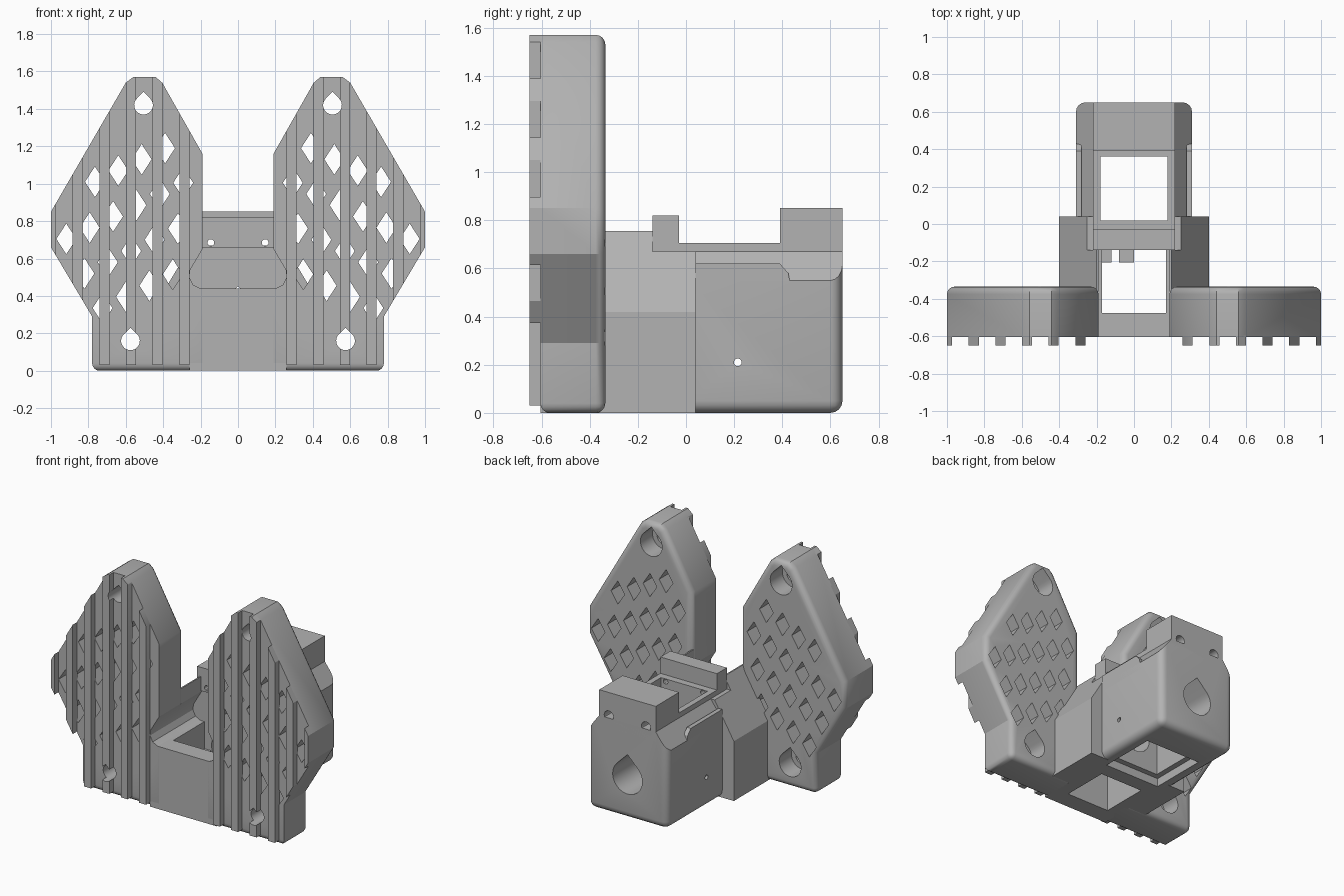
import bpy, bmesh, math
from mathutils import Vector

if "Cube" in bpy.data.objects:
    bpy.data.objects.remove(bpy.data.objects["Cube"], do_unlink=True)

grey = bpy.data.materials.new("plain grey")
grey.use_nodes = True
COLOUR = (0.45, 0.45, 0.45, 1)
grey.diffuse_color = COLOUR
grey.node_tree.nodes["Principled BSDF"].inputs["Base Color"].default_value = COLOUR


def prisms(name, profiles, axis, a, b, bevel=None, width=0.045):
    """Extrude flat profiles along an axis, then round the edges chosen by a rule."""
    place = {"x": lambda p, d: (d, p[0], p[1]),
             "y": lambda p, d: (p[0], d, p[1]),
             "z": lambda p, d: (p[0], p[1], d)}[axis]
    bm = bmesh.new()
    for pts in profiles:
        lo = [bm.verts.new(place(p, a)) for p in pts]
        hi = [bm.verts.new(place(p, b)) for p in pts]
        bm.faces.new(lo)
        bm.faces.new(hi[::-1])
        for i in range(len(pts)):
            j = (i + 1) % len(pts)
            bm.faces.new((lo[j], lo[i], hi[i], hi[j]))
    bmesh.ops.recalc_face_normals(bm, faces=bm.faces)
    if bevel:
        edges = [e for e in bm.edges if bevel(e.verts[0].co, e.verts[1].co)]
        bmesh.ops.bevel(bm, geom=edges, offset=width, segments=4,
                        profile=0.5, affect='EDGES')
    mesh = bpy.data.meshes.new(name)
    bm.to_mesh(mesh)
    bm.free()
    mesh.materials.append(grey)
    ob = bpy.data.objects.new(name, mesh)
    bpy.context.scene.collection.objects.link(ob)
    return ob


def rect(u0, u1, v0, v1):
    return [(u0, v0), (u1, v0), (u1, v1), (u0, v1)]


def box(name, x0, x1, y0, y1, z0, z1):
    return prisms(name, [rect(x0, x1, y0, y1)], "z", z0, z1)


def teardrop(x, z, r, n=20):
    arc = [math.radians(135 + 270 * i / n) for i in range(n + 1)]
    return [(x + r * math.cos(t), z + r * math.sin(t)) for t in arc] + [(x, z + r * 1.41)]


def circle(u, v, r, n=20):
    return [(u + r * math.cos(math.tau * i / n), v + r * math.sin(math.tau * i / n))
            for i in range(n)]


def activate(ob):
    bpy.ops.object.select_all(action='DESELECT')
    ob.select_set(True)
    bpy.context.view_layer.objects.active = ob


def combine(ob, tools, operation='DIFFERENCE'):
    activate(ob)
    for tool in tools:
        m = ob.modifiers.new("cut", 'BOOLEAN')
        m.operation, m.solver, m.object = operation, 'EXACT', tool
        bpy.ops.object.modifier_apply(modifier=m.name)


def mirror(ob):
    activate(ob)
    m = ob.modifiers.new("mirror", 'MIRROR')
    m.use_mirror_merge = False
    bpy.ops.object.modifier_apply(modifier=m.name)


# Plate outline of the left wing
FRONT, BACK = -0.605, -0.335
outline = [(0.19, 0), (0.78, 0), (0.78, 0.29), (1, 0.66), (1, 0.85), (0.6, 1.54),
           (0.56, 1.57), (0.44, 1.57), (0.405, 1.54), (0.19, 1.16)]


def margin(x, z):
    """Distance from a point to the nearest outline edge, ignoring the notch."""
    best = 9
    for i, p in enumerate(outline):
        a, b = Vector(p), Vector(outline[(i + 1) % len(outline)])
        d = b - a
        t = max(0, min(1, (Vector((x, z)) - a).dot(d) / d.length_squared))
        best = min(best, (a + d * t - Vector((x, z))).length)
    return best


def inside(x, z):
    low = 0.78 if z < 0.29 else 0.78 + (z - 0.29) * 0.595
    high = 1 - (z - 0.85) * 0.58
    inner = 0.19 + max(0, z - 1.16) * 0.57
    return inner < x < min(1, low, high)


# Slanted lattice of diamond holes
mounts = [(0.505, 1.42), (0.575, 0.16)]
diamonds = []
for i in range(-6, 7):
    for j in range(-6, 7):
        x, z = 0.64 - 0.125 * i - 0.028 * j, 1.07 + 0.06 * i + 0.245 * j
        clear = all(math.hypot(x - u, z - v) > 0.15 for u, v in mounts)
        if inside(x, z) and margin(x, z) > 0.055 and z > 0.28 and clear:
            diamonds.append([(x - 0.053, z), (x, z - 0.082), (x + 0.053, z), (x, z + 0.082)])

# Cutting tools
lattice = prisms("lattice_cutter", diamonds, "y", -0.8, -0.2)
bolts = prisms("bolt_cutter", [teardrop(x, z, 0.05) for x, z in mounts], "y", -0.9, -0.1)
sinks = prisms("sink_cutter", [teardrop(x, z, 0.085) for x, z in mounts], "y", -0.47, -0.1)
half = [(0.2, 0.44), (0.24, 0.46), (0.26, 0.5), (0.255, 0.54), (0.19, 0.65), (0.19, 1.1)]
channel = prisms("channel_cutter", [half + [(-x, z) for x, z in half[::-1]]],
                 "y", -0.8, -0.13)
pocket = box("pocket_cutter", -0.17, 0.17, -0.475, -0.13, -0.5, 1.2)
window = box("window_cutter", -0.18, 0.18, 0.02, 0.36, -0.5, 1.2)
step = box("step_cutter", -0.22, 0.22, -0.02, 0.4, -0.5, 0.06)
bore = prisms("bore_cutter", [teardrop(0, 0.29, 0.115, 32)], "y", -0.2, 0.9)
SCREWS = (-0.145, 0.145)
screws = prisms("screw_cutter", [circle(x, 0.685, 0.018) for x in SCREWS], "y", -0.5, 0.9)
heads = prisms("screw_head_cutter", [circle(x, 0.685, 0.036) for x in SCREWS], "y", 0.48, 0.9)
pin = prisms("pin_cutter", [circle(0.215, 0.21, 0.016)], "x", -0.8, 0.8)
shelf = box("shelf_cutter", -0.6, 0.6, -0.14, 0.3, 0.67, 1.2)
clip = prisms("rib_trim", [outline], "y", -0.65, -0.595)
cutters = [lattice, bolts, sinks, channel, pocket, window, step, bore, screws, heads,
           pin, shelf, clip]

# Wing plates with rounded back rim and base
wings = prisms("wing_plates", [outline], "y", FRONT, BACK,
               lambda a, b: (a.y == b.y == Vector((0, BACK, 0)).y) or a.z == b.z == 0, 0.04)
combine(wings, [lattice, bolts, sinks, channel])
mirror(wings)

# Raised vertical ribs, trimmed to the plate outline
strips = [rect(0.26 + 0.1425 * k, 0.314 + 0.1425 * k, 0.03, 2) for k in range(6)]
ribs = prisms("front_ribs", strips, "y", -0.7, -0.59)
combine(ribs, [clip], 'INTERSECT')
combine(ribs, [bolts])
mirror(ribs)

# Low front wall and the sloped middle body
front_wall = box("front_wall", -0.26, 0.26, FRONT, -0.33, 0, 0.44)
combine(front_wall, [pocket])
slope = [(0.4, 0), (0.4, 0.42), (0.2, 0.755)]
middle = prisms("middle_body", [slope + [(-x, z) for x, z in slope[::-1]]],
                "y", -0.36, 0.04)
combine(middle, [channel, pocket, shelf, window, step, bore])

# Rear housing with rounded corners and sloped shoulders
side = [(0.31, 0), (0.31, 0.55), (0.22, 0.67)]


def rear_rim(a, b):
    back = min(a.y, b.y) > 0.6 and max(a.z, b.z) < 0.6
    return back or (a.z == b.z == 0 and a.x == b.x)


rear = prisms("rear_housing", [side + [(-x, z) for x, z in side[::-1]]], "y", 0, 0.65,
              rear_rim, 0.05)
combine(rear, [window, step, bore, pin])

# Side rails standing beside the shoulders
rail = [(0.04, 0.5), (0.44, 0.5), (0.425, 0.58), (0.39, 0.62), (0.04, 0.62)]
rails = prisms("side_rails", [rail], "x", 0.28, 0.31)
mirror(rails)

# Rear head block, platform and cross bar
head = box("rear_head", -0.22, 0.22, 0.39, 0.65, 0.6, 0.85)
combine(head, [screws, heads])
platform = box("platform", -0.22, 0.22, -0.14, 0.45, 0.655, 0.705)
combine(platform, [window, screws])
bar = box("cross_bar", -0.22, 0.22, -0.14, -0.03, 0.67, 0.82)
combine(bar, [screws])

# Small cable hooks in the pocket
for name, x0, x1 in (("outer_hook", -0.18, -0.12), ("inner_hook", -0.08, 0)):
    box(name, x0, x1, -0.205, -0.12, 0.12, 0.25)

for c in cutters:
    bpy.data.objects.remove(c, do_unlink=True)

for ob in bpy.context.scene.collection.objects:
    if ob.type == 'MESH':
        activate(ob)
        bpy.ops.object.shade_smooth_by_angle(angle=math.radians(30))
